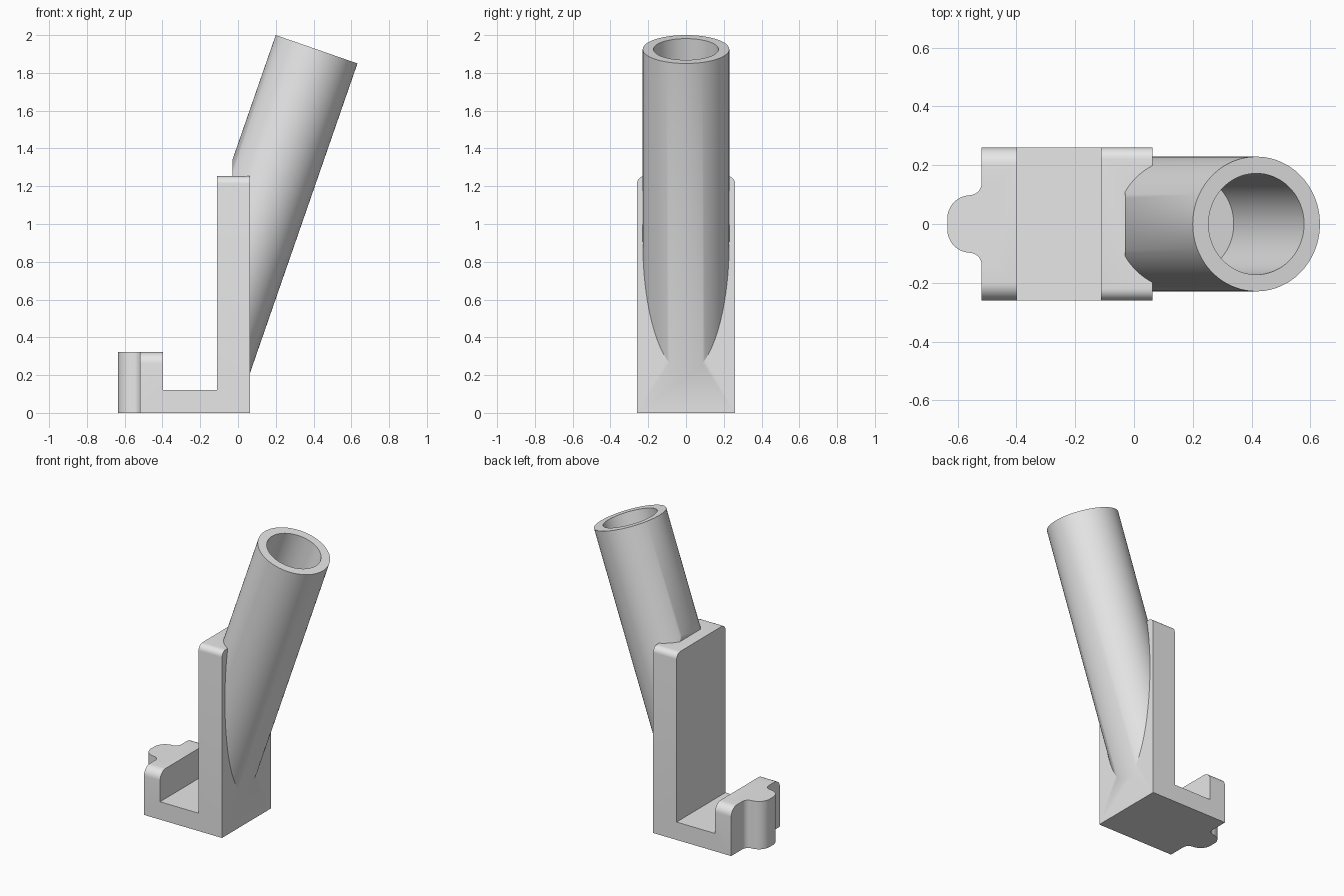
import bpy, bmesh
from math import cos, sin, pi, atan2
from mathutils import Vector, Matrix

cube = bpy.data.objects.get("Cube")
if cube:
    bpy.data.objects.remove(cube, do_unlink=True)

grey = bpy.data.materials.new("light_grey")
grey.use_nodes = True
colour = (0.8, 0.8, 0.8, 1)
grey.diffuse_color = colour
grey.node_tree.nodes["Principled BSDF"].inputs["Base Color"].default_value = colour


def make_object(name, bm):
    bmesh.ops.recalc_face_normals(bm, faces=bm.faces)
    mesh = bpy.data.meshes.new(name)
    bm.to_mesh(mesh)
    bm.free()
    mesh.materials.append(grey)
    obj = bpy.data.objects.new(name, mesh)
    bpy.context.collection.objects.link(obj)
    return obj


def prism(points, offset):
    """Closed outline extruded along the offset vector."""
    bm = bmesh.new()
    face = bm.faces.new([bm.verts.new(p) for p in points])
    result = bmesh.ops.extrude_face_region(bm, geom=[face], use_keep_orig=True)
    verts = [g for g in result["geom"] if isinstance(g, bmesh.types.BMVert)]
    bmesh.ops.translate(bm, verts=verts, vec=offset)
    return bm


def arc(cx, cy, r, start, end, steps=12):
    return [(cx + r * cos(start + (end - start) * i / steps),
             cy + r * sin(start + (end - start) * i / steps)) for i in range(steps + 1)]


def round_top_edges(bm, z, radius):
    edges = [e for e in bm.edges
             if all(abs(v.co.z - z) < 1e-4 for v in e.verts)
             and abs(e.verts[0].co.y - e.verts[1].co.y) < 1e-4]
    bmesh.ops.bevel(bm, geom=edges, offset=radius, segments=8,
                    profile=0.5, affect='EDGES')


def combine(target, tool, operation):
    mod = target.modifiers.new(operation.title(), 'BOOLEAN')
    mod.operation = operation
    mod.solver = 'EXACT'
    mod.object = tool
    bpy.context.view_layer.objects.active = target
    bpy.ops.object.modifier_apply(modifier=mod.name)
    bpy.data.objects.remove(tool, do_unlink=True)


# Bracket: tall back plate, floor and short lip
HALF, BACK, LIP_X, LIP_Z, TOP = 0.26, 0.063, -0.518, 0.322, 1.253
outline = [(LIP_X, 0), (BACK, 0), (BACK, TOP), (-0.112, TOP),
           (-0.112, 0.12), (-0.398, 0.12), (-0.398, LIP_Z), (LIP_X, LIP_Z)]
bm = prism([(x, -HALF, z) for x, z in outline], Vector((0, 2 * HALF, 0)))
round_top_edges(bm, TOP, 0.04)
round_top_edges(bm, LIP_Z, 0.06)
bracket = make_object("angled_tube_bracket", bm)

# Thumb tab on the lip: rounded end with flared roots
side = arc(-0.56, 0.14, 0.042, 0, -pi / 2) + arc(-0.555, 0.018, 0.08, pi / 2, pi)
tab = [(-0.47, 0.14)] + side + [(x, -y) for x, y in reversed(side)] + [(-0.47, -0.14)]
combine(bracket, make_object("tab", prism([(x, y, 0) for x, y in tab],
                                          Vector((0, 0, LIP_Z)))), 'UNION')

# Leaning tube, trimmed where it sinks into the back plate
mouth = Vector((0.416, 0, 1.925))
axis = Vector((0.328, 0, 0.945)).normalized()
tilt = Matrix.Rotation(atan2(axis.x, axis.z), 4, 'Y')


def leaning_cylinder(radius, below, above):
    bm = bmesh.new()
    centre = mouth + axis * (above - below) / 2
    bmesh.ops.create_cone(bm, cap_ends=True, segments=96, radius1=radius, radius2=radius,
                          depth=below + above, matrix=Matrix.Translation(centre) @ tilt)
    return bm


bm = leaning_cylinder(0.229, 2.3, 0)
for point, normal in (((-0.03, 0, 0), (1, 0, 0)), ((0, 0, 0.06), (0, 0, 1))):
    cut = bmesh.ops.bisect_plane(bm, geom=bm.verts[:] + bm.edges[:] + bm.faces[:],
                                 plane_co=point, plane_no=normal, clear_inner=True)
    rim = [g for g in cut["geom_cut"] if isinstance(g, bmesh.types.BMEdge)]
    bmesh.ops.contextual_create(bm, geom=rim)
combine(bracket, make_object("tube", bm), 'UNION')

# Blind bore with a flat floor
combine(bracket, make_object("bore", leaning_cylinder(0.172, 0.73, 0.1)), 'DIFFERENCE')

# Smooth curved faces, crisp edges
bpy.ops.object.select_all(action='DESELECT')
bracket.select_set(True)
bpy.context.view_layer.objects.active = bracket
bpy.ops.object.shade_smooth_by_angle()
